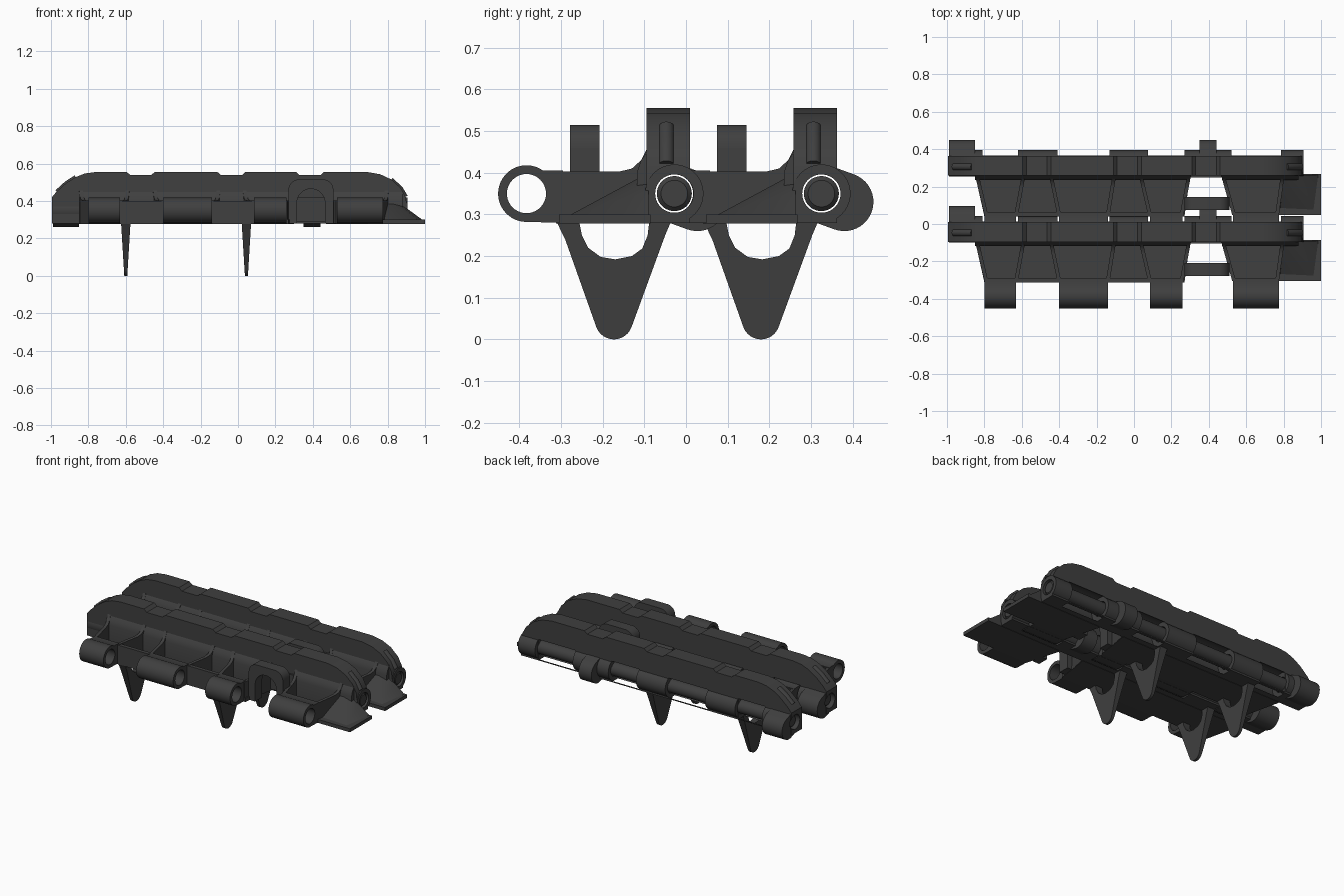
import bpy, bmesh, math
from mathutils import Vector

if "Cube" in bpy.data.objects:
    bpy.data.objects.remove(bpy.data.objects["Cube"])

PITCH, PIN, EYE, PZ = 0.353, -0.028, -0.383, 0.35
LUGS = [(-0.80, -0.63), (-0.40, -0.14), (0.085, 0.26), (0.53, 0.775)]
KNUCKLES = [(-0.99, -0.81), (-0.62, -0.41), (-0.13, 0.075), (0.27, 0.52), (0.785, 0.905)]
metal = bpy.data.materials.new("dark_steel")
metal.diffuse_color = (0.05, 0.05, 0.05, 1)
metal.use_nodes = True
metal.node_tree.nodes["Principled BSDF"].inputs["Base Color"].default_value = metal.diffuse_color
parts = []


def finish(name, bm, keep=True):
    bmesh.ops.recalc_face_normals(bm, faces=bm.faces)
    me = bpy.data.meshes.new(name)
    bm.to_mesh(me)
    bm.free()
    me.materials.append(metal)
    ob = bpy.data.objects.new(name, me)
    bpy.context.collection.objects.link(ob)
    if keep:
        parts.append(ob)
    return ob


def prism(name, pts, lo, hi, axis="x", shear=None, keep=True):
    """Extrude a 2D outline along an axis; shear(y) shifts x."""
    def place(p, t):
        v = {"x": (t, p[0], p[1]), "y": (p[0], t, p[1]), "z": (p[0], p[1], t)}[axis]
        return (v[0] + (shear(v[1]) if shear else 0), v[1], v[2])
    bm = bmesh.new()
    a = [bm.verts.new(place(p, lo)) for p in pts]
    b = [bm.verts.new(place(p, hi)) for p in pts]
    bm.faces.new(a)
    bm.faces.new(b)
    n = len(pts)
    for i in range(n):
        j = (i + 1) % n
        bm.faces.new((a[i], a[j], b[j], b[i]))
    return finish(name, bm, keep)


def hull(name, pts):
    bm = bmesh.new()
    for p in pts:
        bm.verts.new(p)
    bmesh.ops.convex_hull(bm, input=bm.verts[:])
    bmesh.ops.dissolve_limit(bm, angle_limit=0.01, verts=bm.verts[:], edges=bm.edges[:])
    return finish(name, bm)


def arc(cx, cy, r, a0=0, a1=360, n=40):
    full = abs(a1 - a0) == 360
    steps = n if full else n + 1
    return [(cx + r * math.cos(math.radians(a0 + (a1 - a0) * i / n)),
             cy + r * math.sin(math.radians(a0 + (a1 - a0) * i / n))) for i in range(steps)]


def box(name, x0, x1, y0, y1, z0, z1):
    return prism(name, [(x0, y0), (x1, y0), (x1, y1), (x0, y1)], z0, z1, "z")


def cut(ob, cutters):
    for c in cutters:
        m = ob.modifiers.new("cut", "BOOLEAN")
        m.operation, m.solver, m.object = "DIFFERENCE", "EXACT", c
    dg = bpy.context.evaluated_depsgraph_get()
    me = bpy.data.meshes.new_from_object(ob.evaluated_get(dg))
    ob.modifiers.clear()
    ob.data = me


# cutters: pin bore, front eye bore, clearance for the next link's lugs
bore = prism("bore_cutter", arc(PIN, PZ, 0.046), -1.2, 1.2, keep=False)
eye = prism("eye_cutter", arc(EYE, PZ, 0.047), -1.2, 1.2, keep=False)
clear = [prism("clearance_cutter", arc(PIN, PZ, 0.074), a - 0.008, b + 0.008, keep=False) for a, b in LUGS]
cutters = [bore, eye] + clear

# tall cross wall with rounded ends and three notches in the crest
outline = [(-0.995, 0.28), (-0.995, 0.42), (-0.97, 0.45), (-0.92, 0.495), (-0.87, 0.527), (-0.82, 0.547), (-0.76, 0.555)]
for c in (-0.52, -0.035, 0.385):
    outline += [(c - 0.075, 0.555), (c - 0.055, 0.538), (c + 0.055, 0.538), (c + 0.075, 0.555)]
outline += [(0.69, 0.555), (0.76, 0.543), (0.82, 0.515), (0.87, 0.47), (0.897, 0.42), (0.905, 0.36), (0.905, 0.28)]
wall = prism("cross_wall", outline, -0.095, 0.01, "y")
cut(wall, [bore] + clear)

# rounded strips on the sloping wall ends
for ends in ([(-0.97, 0.45), (-0.92, 0.495), (-0.87, 0.527)], [(0.82, 0.515), (0.87, 0.47), (0.897, 0.425)]):
    cu = bpy.data.curves.new("end_strip", "CURVE")
    cu.dimensions, cu.bevel_depth, cu.use_fill_caps = "3D", 0.019, True
    sp = cu.splines.new("POLY")
    sp.points.add(2)
    for p, (x, z) in zip(sp.points, ends):
        p.co = (x * 0.992, -0.047, z - 0.006, 1)
    tmp = bpy.data.objects.new("strip_curve", cu)
    bpy.context.collection.objects.link(tmp)
    me = bpy.data.meshes.new_from_object(tmp.evaluated_get(bpy.context.evaluated_depsgraph_get()))
    bpy.data.objects.remove(tmp)
    bm = bmesh.new()
    bm.from_mesh(me)
    finish("end_strip", bm)

# filleted web along the front of the wall
web = [(-0.118, 0.28), (-0.118, 0.40), (-0.108, 0.43), (-0.09, 0.455), (-0.09, 0.28)]
for a, b in ((-0.85, 0.30), (0.47, 0.88)):
    cut(prism("wall_web", web, a, b), [bore] + clear)
box("guide_back", 0.28, 0.49, -0.105, -0.09, 0.29, 0.42)

# rear knuckles and the two drooping stop lobes
for a, b in KNUCKLES:
    cut(prism("rear_knuckle", arc(PIN, PZ, 0.07), a, b), [bore])
for a, b in ((-0.99, -0.85), (0.35, 0.44)):
    ang = math.degrees(math.atan2(-0.02, 0.055))
    prof = arc(0.027, 0.33, 0.07, ang - 90, ang + 90, 20) + arc(PIN, PZ, 0.07, ang + 90, ang + 270, 20)
    cut(prism("stop_lobe", prof, a, b), [bore])

# front lugs with open eyes
for a, b in LUGS:
    prof = [(-0.295, 0.28), (-0.295, 0.405)] + arc(EYE, PZ, 0.068, 55, 270, 28)
    cut(prism("front_lug", prof, a, b), [eye])

# floor plates, with an open bay for the guide loop
prism("floor_left", [(-0.85, -0.09), (-0.80, -0.312), (0.27, -0.312), (0.30, -0.09)], 0.278, 0.302, "z")
prism("floor_right", [(0.47, -0.09), (0.53, -0.312), (0.78, -0.305), (1, -0.305), (1, -0.085)], 0.278, 0.30, "z")
box("front_lip_left", -0.80, 0.265, -0.312, -0.288, 0.28, 0.40)
box("front_lip_right", 0.53, 0.775, -0.312, -0.288, 0.28, 0.40)

# slanted gusset ribs bordering the pockets
rib = [(-0.305, 0.28), (-0.305, 0.403), (-0.16, 0.403), (-0.13, 0.41), (-0.108, 0.43), (-0.09, 0.465), (-0.09, 0.28)]
for front, back in ((-0.79, -0.84), (-0.63, -0.59), (-0.40, -0.445), (-0.14, -0.105),
                    (0.085, 0.035), (0.255, 0.295), (0.535, 0.475), (0.765, 0.795)):
    prism("gusset_rib", rib, -0.01, 0.01,
          shear=lambda y, f=front, k=back: f + (k - f) * (y + 0.305) / 0.215)

# sloping wedge on the side wing
hull("wing_wedge", [(0.78, -0.285, 0.29), (0.965, -0.285, 0.295), (0.80, -0.09, 0.40), (0.86, -0.09, 0.385),
                    (0.91, -0.09, 0.355), (0.985, -0.09, 0.30), (0.78, -0.09, 0.285)])

# arched guide loop over the open bay
outer = [(0.51, 0.28), (0.51, 0.46)] + arc(0.455, 0.46, 0.055, 0, 90, 8) + arc(0.325, 0.46, 0.055, 90, 180, 8) + [(0.27, 0.28)]
inner = [(0.315, 0.28)] + arc(0.39, 0.39, 0.075, 180, 0, 16) + [(0.465, 0.28)]
prism("guide_loop", outer + inner, -0.278, -0.208, "y")

# ice spikes: tapered V blades with a scooped opening at the top
prof = ([(-0.312, 0.285), (-0.29, 0.24)] + arc(-0.173, 0.045, 0.045, 200, 340, 12) + [(-0.05, 0.25), (-0.035, 0.285), (-0.088, 0.285)]
        + [(-0.092, 0.25), (-0.105, 0.218), (-0.13, 0.2), (-0.17, 0.192), (-0.205, 0.198), (-0.235, 0.22), (-0.25, 0.25), (-0.257, 0.285)])
for x in (-0.6, 0.045):
    ob = prism("ice_spike", prof, -1, 1)
    for v in ob.data.vertices:
        v.co.x = x + v.co.x * (0.008 + 0.017 * v.co.z / 0.28)

# hinge pin with chamfered ends
bm = bmesh.new()
rings = []
for x, r in ((-0.975, 0.032), (-0.965, 0.042), (0.89, 0.042), (0.90, 0.032)):
    rings.append([bm.verts.new((x, y, z)) for y, z in arc(PIN, PZ, r)])
for a, b in zip(rings, rings[1:]):
    for i in range(40):
        bm.faces.new((a[i], a[(i + 1) % 40], b[(i + 1) % 40], b[i]))
bm.faces.new(rings[0])
bm.faces.new(rings[-1])
finish("hinge_pin", bm)

# second link behind the first, then smooth shading on the round parts
for c in cutters:
    bpy.data.objects.remove(c)
for ob in parts:
    ob.select_set(True)
bpy.context.view_layer.objects.active = parts[0]
bpy.ops.object.shade_smooth_by_angle(angle=math.radians(35))
for ob in parts:
    twin = ob.copy()
    twin.name = "rear_link_" + ob.name
    twin.location.y += PITCH
    bpy.context.collection.objects.link(twin)
